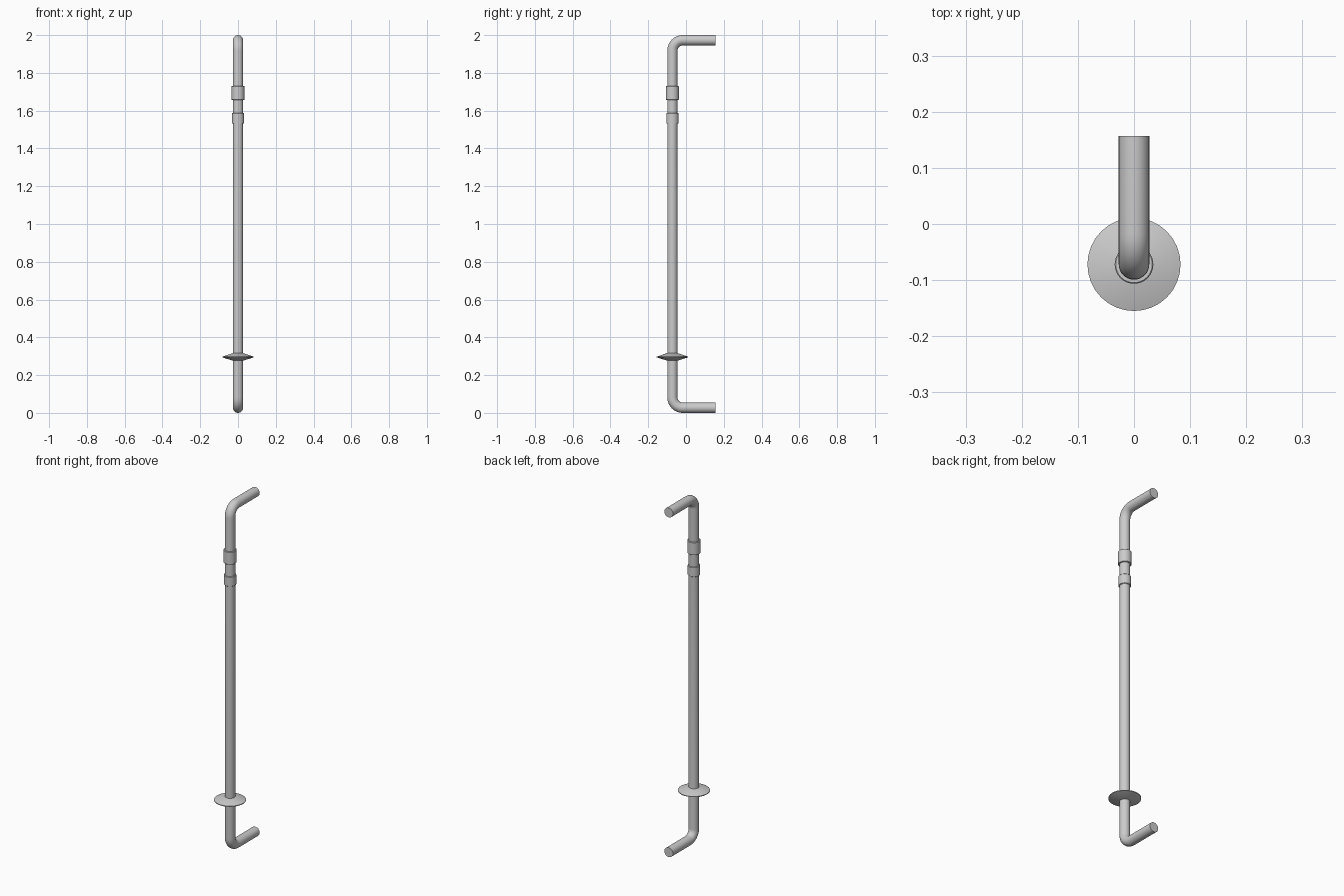
import bpy, bmesh
from math import sin, cos, pi

if "Cube" in bpy.data.objects:
    bpy.data.objects.remove(bpy.data.objects["Cube"])

AXIS_Y = -0.072   # vertical pipe axis
R = 0.0272        # pipe radius
BEND = 0.055      # centreline bend radius
END_Y = 0.157
Z_LOW, Z_HIGH = R, 2 - R


def smooth(obj):
    bpy.ops.object.select_all(action='DESELECT')
    obj.select_set(True)
    bpy.context.view_layer.objects.active = obj
    bpy.ops.object.shade_smooth_by_angle(angle=0.6)


def add_mesh(name, bm):
    bmesh.ops.recalc_face_normals(bm, faces=bm.faces[:])
    mesh = bpy.data.meshes.new(name)
    bm.to_mesh(mesh)
    bm.free()
    obj = bpy.data.objects.new(name, mesh)
    bpy.context.collection.objects.link(obj)
    smooth(obj)
    return obj


def loft(name, rings, closed=False):
    """Skin equal-sized rings; cap the ends, or join last to first."""
    bm = bmesh.new()
    loops = [[bm.verts.new(p) for p in ring] for ring in rings]
    n = len(loops[0])
    pairs = list(zip(loops, loops[1:])) + ([(loops[-1], loops[0])] if closed else [])
    for a, b in pairs:
        for i in range(n):
            j = (i + 1) % n
            bm.faces.new((a[i], a[j], b[j], b[i]))
    if not closed:
        bm.faces.new(loops[0])
        bm.faces.new(loops[-1])
    return add_mesh(name, bm)


def lathe(name, profile, sides=32):
    """Revolve a closed (radius, z) profile around the pipe axis."""
    rings = [[(r * cos(2 * pi * i / sides), AXIS_Y + r * sin(2 * pi * i / sides), z)
              for i in range(sides)] for r, z in profile]
    return loft(name, rings, closed=True)


# Handle pipe: (y, z, direction angle) stations along a C-shaped path
stations = [(END_Y, Z_LOW, pi)]
for k in range(11):
    t = pi / 2 * k / 10
    stations.append((AXIS_Y + BEND - BEND * sin(t), Z_LOW + BEND - BEND * cos(t), pi - t))
for k in range(11):
    t = pi / 2 * k / 10
    stations.append((AXIS_Y + BEND - BEND * cos(t), Z_HIGH - BEND + BEND * sin(t), pi / 2 - t))
stations.append((END_Y, Z_HIGH, 0))
SIDES = 32
pipe_rings = []
for y, z, a in stations:
    pipe_rings.append([(R * cos(2 * pi * i / SIDES),
                        y - R * sin(2 * pi * i / SIDES) * sin(a),
                        z + R * sin(2 * pi * i / SIDES) * cos(a)) for i in range(SIDES)])
loft("handle_pipe", pipe_rings)

# Two collars near the top
inner = R - 0.004
for name, z0, z1, r in (("upper_collar", 1.657, 1.73, 0.0345),
                        ("lower_collar", 1.531, 1.587, 0.0325)):
    c = 0.002
    lathe(name, [(inner, z0), (r - c, z0), (r, z0 + c), (r, z1 - c), (r - c, z1), (inner, z1)])

# Double-cone guard disc near the bottom
lathe("guard_disc", [(inner, 0.277), (R + 0.002, 0.277), (0.083, 0.294),
                     (0.083, 0.298), (R + 0.002, 0.316), (inner, 0.316)])
